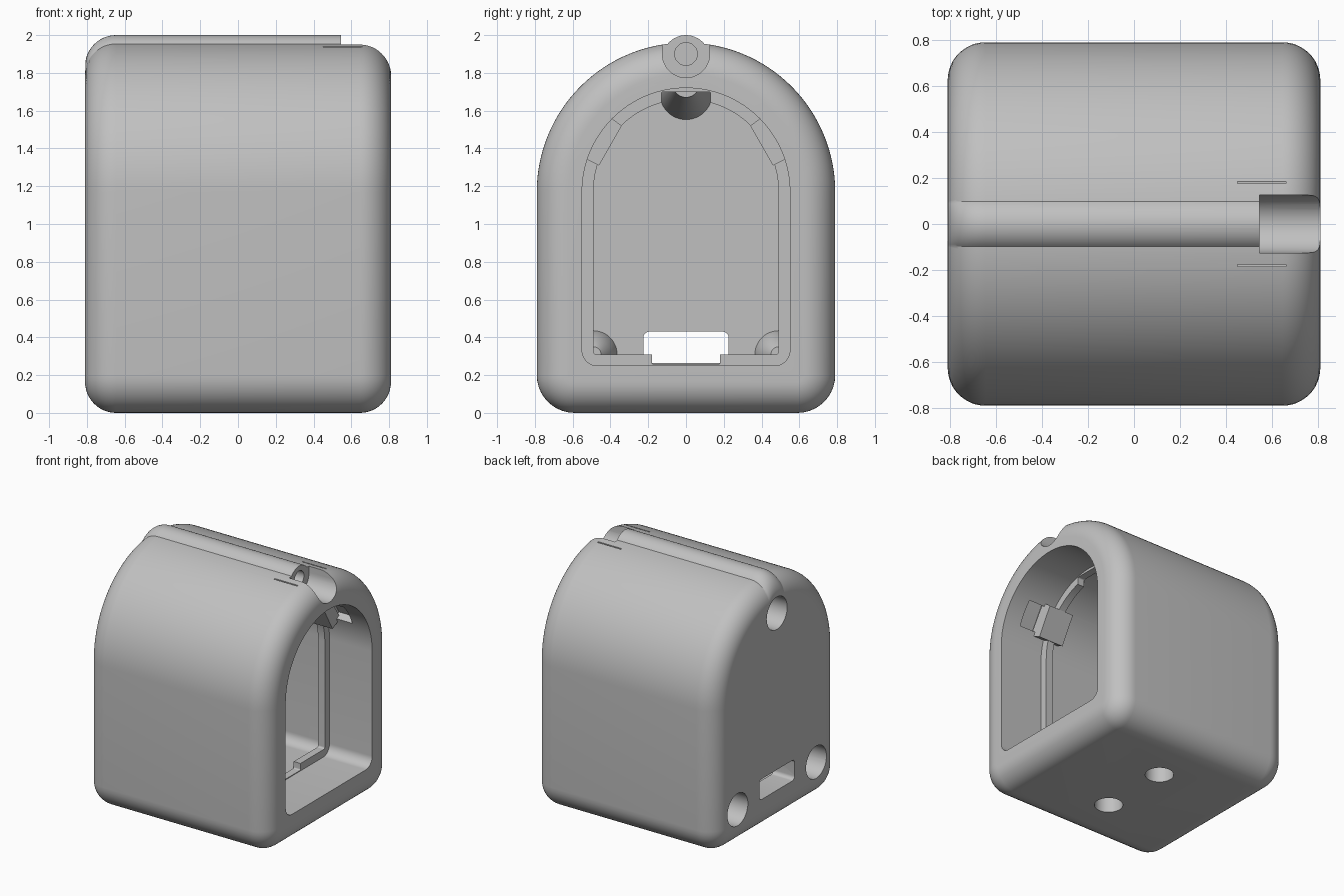
import bpy, bmesh, math

if "Cube" in bpy.data.objects:
    bpy.data.objects.remove(bpy.data.objects["Cube"])

grey = bpy.data.materials.new("light_grey")
grey.use_nodes = True
grey.diffuse_color = (0.53, 0.53, 0.53, 1)
grey.node_tree.nodes["Principled BSDF"].inputs["Base Color"].default_value = grey.diffuse_color


def loft(name, sections):
    """Closed solid through a list of (x, [(y, z), ...]) sections."""
    bm = bmesh.new()
    rings = [[bm.verts.new((x, y, z)) for y, z in pts] for x, pts in sections]
    n = len(rings[0])
    for a, b in zip(rings, rings[1:]):
        for i in range(n):
            j = (i + 1) % n
            bm.faces.new((a[i], a[j], b[j], b[i]))
    bm.faces.new(rings[0])
    bm.faces.new(rings[-1])
    bmesh.ops.recalc_face_normals(bm, faces=bm.faces)
    mesh = bpy.data.meshes.new(name)
    bm.to_mesh(mesh)
    bm.free()
    mesh.materials.append(grey)
    obj = bpy.data.objects.new(name, mesh)
    bpy.context.collection.objects.link(obj)
    return obj


def arc(y, z, r, start, end, steps):
    angles = [math.radians(start + (end - start) * i / steps) for i in range(steps + 1)]
    return [(y + r * math.cos(a), z + r * math.sin(a)) for a in angles]


def arch(half, bottom, spring, corner):
    """Round-topped doorway outline with rounded lower corners."""
    c = half - corner
    return (arc(0, spring, half, 0, 180, 64)
            + arc(-c, bottom + corner, corner, 180, 270, 10)
            + arc(c, bottom + corner, corner, 270, 360, 10))


def circle(y, z, r):
    return arc(y, z, r, 0, 352.5, 47)


def rect(y0, y1, z0, z1, r=0.01):
    return (arc(y1 - r, z1 - r, r, 0, 90, 6) + arc(y0 + r, z1 - r, r, 90, 180, 6)
            + arc(y0 + r, z0 + r, r, 180, 270, 6) + arc(y1 - r, z0 + r, r, 270, 360, 6))


def prism(name, x0, x1, pts):
    return loft(name, [(x0, pts), (x1, pts)])


def combine(tool, operation):
    """Apply a boolean to the shell and discard the tool."""
    mod = shell.modifiers.new("bool", 'BOOLEAN')
    mod.operation, mod.object, mod.solver = operation, tool, 'EXACT'
    bpy.context.view_layer.objects.active = shell
    bpy.ops.object.modifier_apply(modifier=mod.name)
    bpy.data.objects.remove(tool)


def cut(x0, x1, pts):
    combine(prism("cutter", x0, x1, pts), 'DIFFERENCE')


# Shell: arched block with all end edges rounded over
END, FILLET, SPRING = 0.81, 0.165, 1.17
turns = [math.radians(90 * i / 12) for i in range(13)]
rounding = [(-END + FILLET * (1 - math.sin(t)), FILLET * (1 - math.cos(t))) for t in turns]
rounding.reverse()
stations = rounding + [(-x, d) for x, d in reversed(rounding)]
shell = loft("housing_shell", [(x, arch(0.79 - d, d, SPRING, 0.2 - d)) for x, d in stations])

# Ridge along the crown, following the rounded back end
ridge = [(x, circle(0, 1.875 - d, 0.125)) for x, d in rounding[1:]]
combine(loft("ridge", ridge + [(0.545, circle(0, 1.875, 0.125))]), 'UNION')

# Cavity with a retaining rib around it
cut(0.43, 0.9, arch(0.55, 0.25, SPRING, 0.08))
cut(-0.62, 0.37, arch(0.55, 0.25, SPRING, 0.08))
cut(0.3, 0.5, arch(0.49, 0.31, SPRING, 0.015))
cut(0.33, 0.46, rect(-0.18, 0.18, 0.256, 0.4))
cut(0.33, 0.46, rect(-0.13, 0.13, 1.5, 1.7))

# Tapered bosses inside the rear wall
combine(loft("top_boss", [(-0.64, circle(0, 1.69, 0.14)), (0.28, circle(0, 1.74, 0.07))]), 'UNION')
for side in (-1, 1):
    combine(loft("corner_boss", [(-0.64, circle(side * 0.49, 0.31, 0.13)),
                                 (-0.48, circle(side * 0.49, 0.31, 0.09)),
                                 (-0.42, circle(side * 0.49, 0.31, 0.04))]), 'UNION')

# Wall recesses and snap clips
for side in (-1, 1):
    recess = [(0.36, 1.48), (0.44, 1.34), (0.57, 1.4), (0.45, 1.6)]
    cut(0.5, 0.66, [(side * y, z) for y, z in recess])
    clip = [(0.34, 1.52), (0.46, 1.31), (0.56, 1.36), (0.42, 1.58)]
    combine(prism("clip", 0.3, 0.52, [(side * y, z) for y, z in clip]), 'UNION')

# Pin channel at the front of the crown, with its blind hole
cut(0.545, 0.9, arc(0, 1.9, 0.125, 180, 360, 24) + [(0.125, 2.1), (-0.125, 2.1)])
cut(0.2, 0.6, circle(0, 1.9, 0.06))

# Thin slits beside the channel
for side in (-1, 1):
    cut(0.45, 0.66, rect(side * 0.18 - 0.005, side * 0.18 + 0.005, 1.87, 2.05, 0.002))

# Rear wall: three round pockets and the cable opening
for y, z in ((0, 1.69), (-0.5, 0.3), (0.5, 0.3)):
    cut(-0.9, -0.65, circle(y, z, 0.13))
cut(-0.9, -0.4, rect(-0.225, 0.225, 0.265, 0.43, 0.03))

# Two round pockets in the underside
for side in (-1, 1):
    bpy.ops.mesh.primitive_cylinder_add(vertices=48, radius=0.105, depth=0.3,
                                        location=(0, side * 0.29, 0.02))
    pocket = bpy.context.object
    pocket.data.materials.append(grey)
    combine(pocket, 'DIFFERENCE')

bpy.ops.object.select_all(action='DESELECT')
shell.select_set(True)
bpy.context.view_layer.objects.active = shell
bpy.ops.object.shade_smooth_by_angle(angle=math.radians(30))
